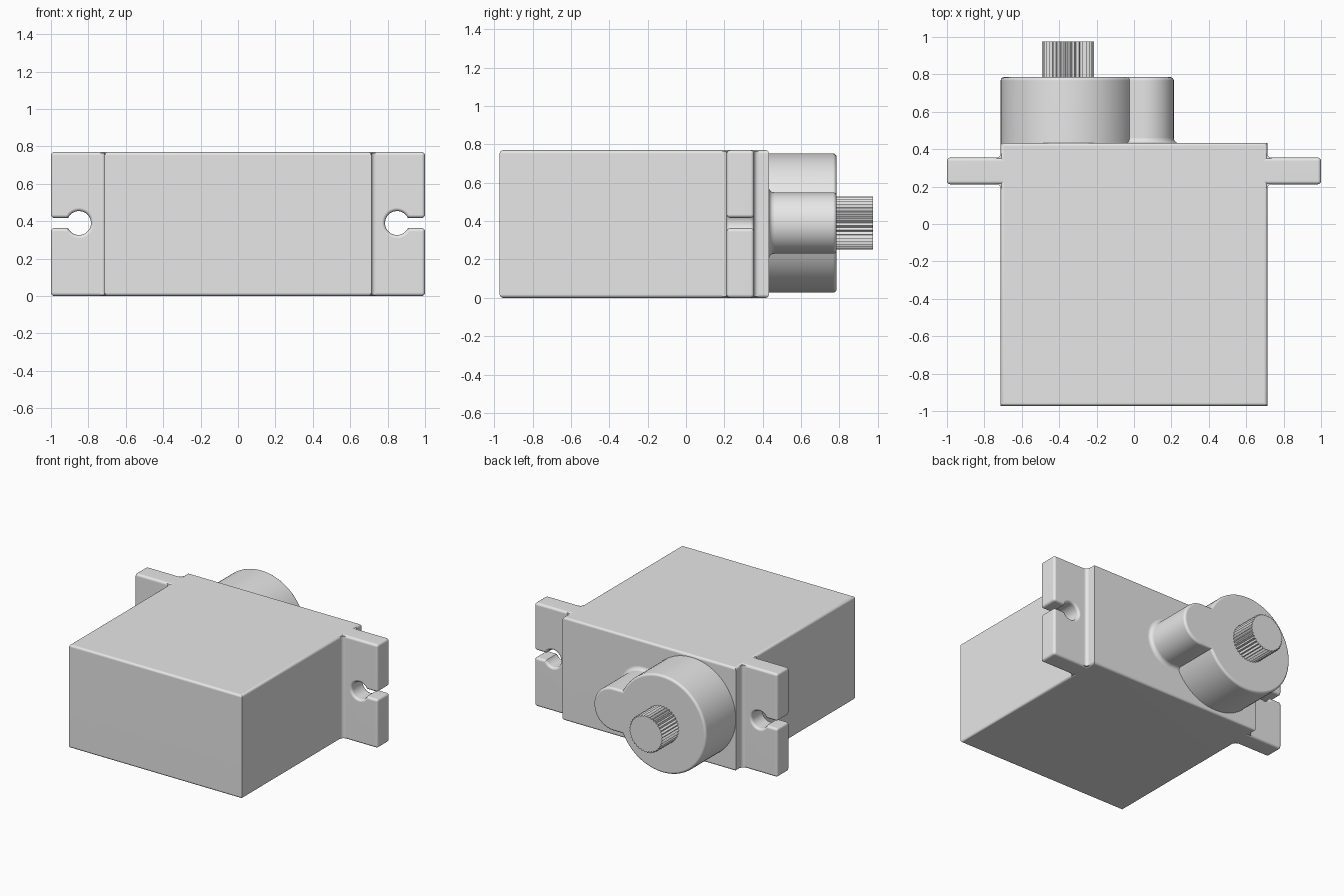
import bpy, bmesh
from math import sin, cos, asin, pi, radians

cube = bpy.data.objects.get("Cube")
if cube:
    bpy.data.objects.remove(cube, do_unlink=True)

plastic = bpy.data.materials.new("grey plastic")
plastic.use_nodes = True
plastic.diffuse_color = (0.8, 0.8, 0.8, 1)
plastic.node_tree.nodes["Principled BSDF"].inputs["Base Color"].default_value = (0.8, 0.8, 0.8, 1)

HEIGHT = 0.77
MID = 0.39          # height of the holes and the shaft
BODY_X = 0.713
BODY_BACK = 0.433
ROUND = 0.018
GEAR_X, GEAR_R = -0.35, 0.363
BOSS_X, BOSS_R = 0.053, 0.16
GEAR_BACK = 0.785


def arc(cx, cz, r, start, end, n):
    return [(cx + r * cos(start + (end - start) * i / n),
             cz + r * sin(start + (end - start) * i / n)) for i in range(n + 1)]


def at_y(outline, y):
    return [(x, y, z) for x, z in outline]


def at_z(outline, z):
    return [(x, y, z) for x, y in outline]


def loft(name, rings, pick=None):
    """Skin matching rings into a capped solid and round the picked edges."""
    bm = bmesh.new()
    loops = [[bm.verts.new(p) for p in ring] for ring in rings]
    n = len(loops[0])
    for a, b in zip(loops, loops[1:]):
        for i in range(n):
            j = (i + 1) % n
            bm.faces.new((a[i], a[j], b[j], b[i]))
    bm.faces.new(loops[0])
    bm.faces.new(loops[-1])
    bmesh.ops.recalc_face_normals(bm, faces=bm.faces)
    if pick:
        edges = [e for e in bm.edges if pick(e.verts[0].co, e.verts[1].co)]
        bmesh.ops.bevel(bm, geom=edges, offset=ROUND, segments=4, profile=0.5,
                        affect='EDGES', clamp_overlap=False)
    mesh = bpy.data.meshes.new(name)
    bm.to_mesh(mesh)
    bm.free()
    mesh.materials.append(plastic)
    mesh.shade_smooth()
    mesh.set_sharp_from_angle(angle=radians(32))
    obj = bpy.data.objects.new(name, mesh)
    bpy.context.collection.objects.link(obj)
    obj.modifiers.new("flat_faces", 'WEIGHTED_NORMAL').keep_sharp = True
    return obj


# Main case: long edges rounded, upright corners crisp
case = [(-BODY_X, 0), (BODY_X, 0), (BODY_X, HEIGHT), (-BODY_X, HEIGHT)]
loft("case", [at_y(case, -0.972), at_y(case, BODY_BACK)],
     lambda a, b: abs(a.z - b.z) < 0.01)

# Mounting flanges with keyhole slots, and the fillets joining them to the case
FLANGE_FRONT, FLANGE_BACK = 0.212, 0.355
HOLE_X, HOLE_R, SLOT = 0.85, 0.064, 0.027
a = asin(SLOT / HOLE_R)


def flange_edge(p, q):
    rim = abs(p.y - q.y) < 0.01 and max(abs(p.x), abs(q.x)) > 0.7
    outer = min(abs(p.x), abs(q.x)) > 0.99
    return rim or outer


for side, label in ((1, "left"), (-1, "right")):
    outline = ([(0.69, 0), (1, 0), (1, MID - SLOT)]
               + arc(HOLE_X, MID, HOLE_R, -a, a - 2 * pi, 32)
               + [(1, MID + SLOT), (1, HEIGHT), (0.69, HEIGHT)])
    outline = [(side * x, z) for x, z in outline]
    loft(label + "_flange", [at_y(outline, FLANGE_FRONT), at_y(outline, FLANGE_BACK)],
         flange_edge)
    for y, out, place in ((FLANGE_FRONT, -1, "front"), (FLANGE_BACK, 1, "back")):
        r = 0.022
        curve = arc(BODY_X + r, r, r, pi, 1.5 * pi, 5)
        corner = [(BODY_X - 0.01, r), *curve, (BODY_X + r, -0.01), (BODY_X - 0.01, -0.01)]
        corner = [(side * x, y + out * d) for x, d in corner]
        loft(f"{label}_{place}_fillet",
             [at_z(corner, 0.006), at_z(corner, HEIGHT - 0.006)])

# Gear housing: large round with a smaller round boss beside it
b = asin(BOSS_R / GEAR_R)
housing = (arc(GEAR_X, MID, GEAR_R, b, 2 * pi - b, 64)
           + arc(BOSS_X, MID, BOSS_R, -pi / 2, pi / 2, 32))
loft("gear_housing", [at_y(housing, BODY_BACK - 0.02), at_y(housing, GEAR_BACK)],
     lambda p, q: min(p.y, q.y) > GEAR_BACK - 0.01)

# Flared foot around the boss
rings = []
for i in range(6):
    t = i / 5 * pi / 2
    r = BOSS_R + 0.026 * (1 - sin(t))
    foot = arc(BOSS_X, MID, r, -pi / 2, pi / 2, 32) + [(-0.15, MID + r), (-0.15, MID - r)]
    rings.append(at_y(foot, BODY_BACK + 0.026 * (1 - cos(t))))
loft("boss_foot", rings)

# Splined output shaft
TEETH = 36
spline = []
for i in range(TEETH * 2):
    r = 0.139 if i % 2 else 0.127
    t = pi * i / TEETH
    spline.append((GEAR_X - 0.003 + r * cos(t), MID + r * sin(t)))
loft("output_shaft", [at_y(spline, GEAR_BACK - 0.02), at_y(spline, 0.975)])
